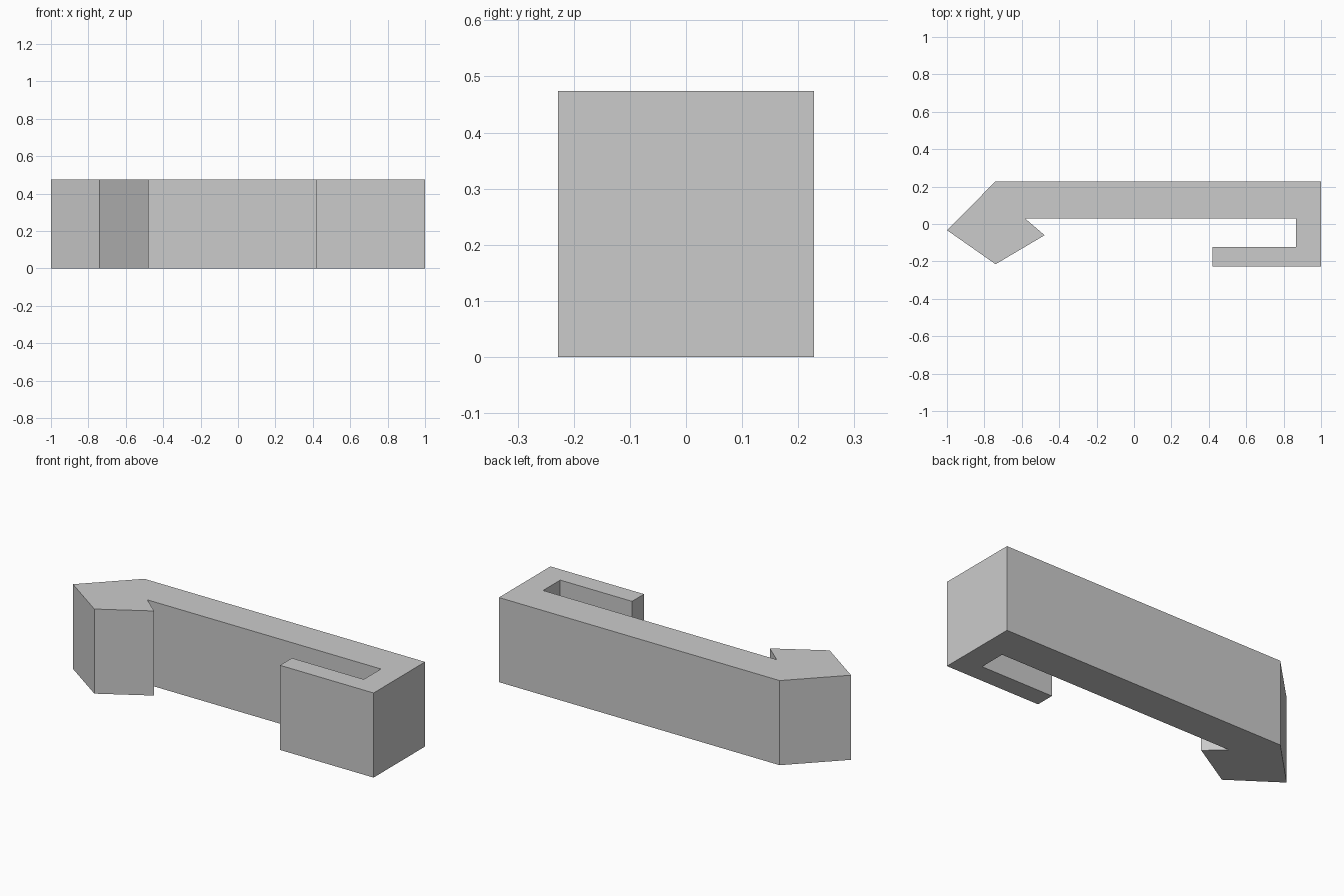
import bpy
import bmesh

HEIGHT = 0.474

cube = bpy.data.objects.get("Cube")
if cube:
    bpy.data.objects.remove(cube, do_unlink=True)

# Plain grey material
grey = bpy.data.materials.new("light grey")
grey.use_nodes = True
colour = (0.6, 0.6, 0.6, 1.0)
grey.diffuse_color = colour
grey.node_tree.nodes["Principled BSDF"].inputs["Base Color"].default_value = colour


def extruded_part(name, outline, height, material):
    """Fill a flat outline and raise it into a solid prism."""
    bm = bmesh.new()
    base = bm.faces.new([bm.verts.new((x, y, 0)) for x, y in outline])
    top = bmesh.ops.extrude_face_region(bm, geom=[base], use_keep_orig=True)
    raised = [v for v in top["geom"] if isinstance(v, bmesh.types.BMVert)]
    bmesh.ops.translate(bm, verts=raised, vec=(0, 0, height))
    bmesh.ops.recalc_face_normals(bm, faces=bm.faces)
    mesh = bpy.data.meshes.new(name)
    bm.to_mesh(mesh)
    bm.free()
    mesh.materials.append(material)
    part = bpy.data.objects.new(name, mesh)
    bpy.context.collection.objects.link(part)
    return part


# Clip outline: straight back, folded return lip, barbed snap end
clip_outline = [
    (-0.74, 0.228), (1, 0.228),
    (1, -0.228), (0.42, -0.228), (0.42, -0.122), (0.865, -0.122),
    (0.865, 0.03), (-0.583, 0.03),
    (-0.478, -0.06), (-0.74, -0.215), (-1, -0.033),
]
extruded_part("snap_clip", clip_outline, HEIGHT, grey)
